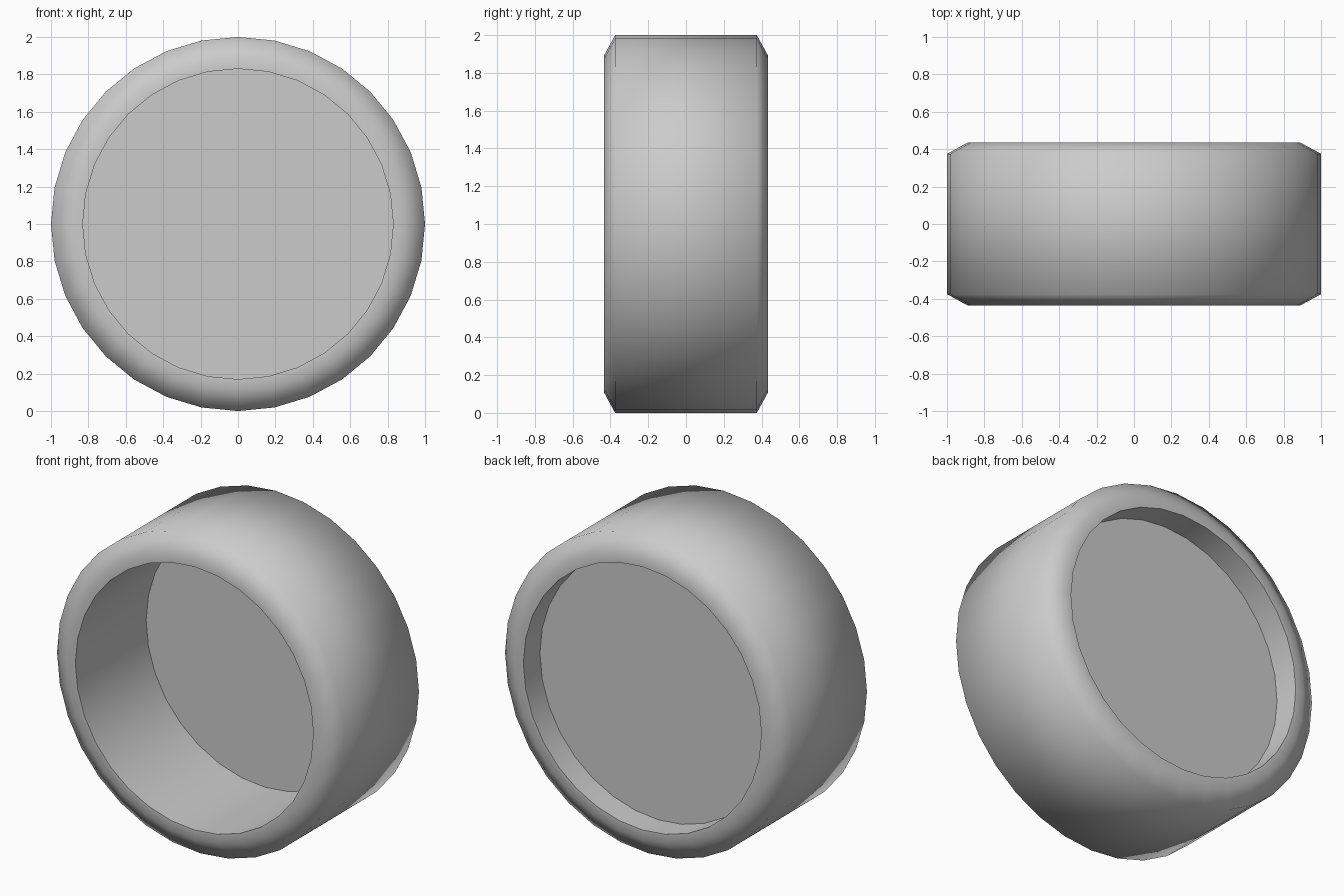
import bpy, bmesh, math

if "Cube" in bpy.data.objects:
    bpy.data.objects.remove(bpy.data.objects["Cube"])

SIDES = 32
grey = bpy.data.materials.new("light grey")
grey.diffuse_color = (0.6, 0.6, 0.6, 1)
grey.use_nodes = True
grey.node_tree.nodes["Principled BSDF"].inputs["Base Color"].default_value = grey.diffuse_color


def lathe(name, profile, cap=False):
    """Spin (radius, y) points around the wheel axle; cap fills the last ring."""
    bm = bmesh.new()
    rings = []
    for r, y in profile:
        ring = []
        for i in range(SIDES):
            a = 2 * math.pi * i / SIDES
            ring.append(bm.verts.new((r * math.cos(a), y, 1 + r * math.sin(a))))
        rings.append(ring)
    for a, b in zip(rings, rings[1:]):
        for i in range(SIDES):
            j = (i + 1) % SIDES
            bm.faces.new((a[i], a[j], b[j], b[i]))
    if cap:
        bm.faces.new(rings[-1])
    mesh = bpy.data.meshes.new(name)
    bm.to_mesh(mesh)
    bm.free()
    mesh.materials.append(grey)
    obj = bpy.data.objects.new(name, mesh)
    bpy.context.collection.objects.link(obj)
    bpy.ops.object.select_all(action='DESELECT')
    obj.select_set(True)
    bpy.context.view_layer.objects.active = obj
    bpy.ops.object.shade_smooth_by_angle(angle=math.radians(65))
    return obj


# Tyre: chamfered tread, narrow side walls and the inner lips
lathe("tyre", [(0.83, -0.13), (0.83, -0.435), (0.89, -0.435), (1.0, -0.375),
               (1.0, 0.375), (0.89, 0.435), (0.83, 0.435), (0.83, 0.27)])

# Rim: deep barrel closed by the recessed hub disc, normals facing inward
lathe("rim", [(0.83, 0.27), (0.83, -0.13)])
rim = bpy.data.objects["rim"]

# Hub disc set near the back
lathe("hub_disc", [(0.83, 0.27)], cap=True)
